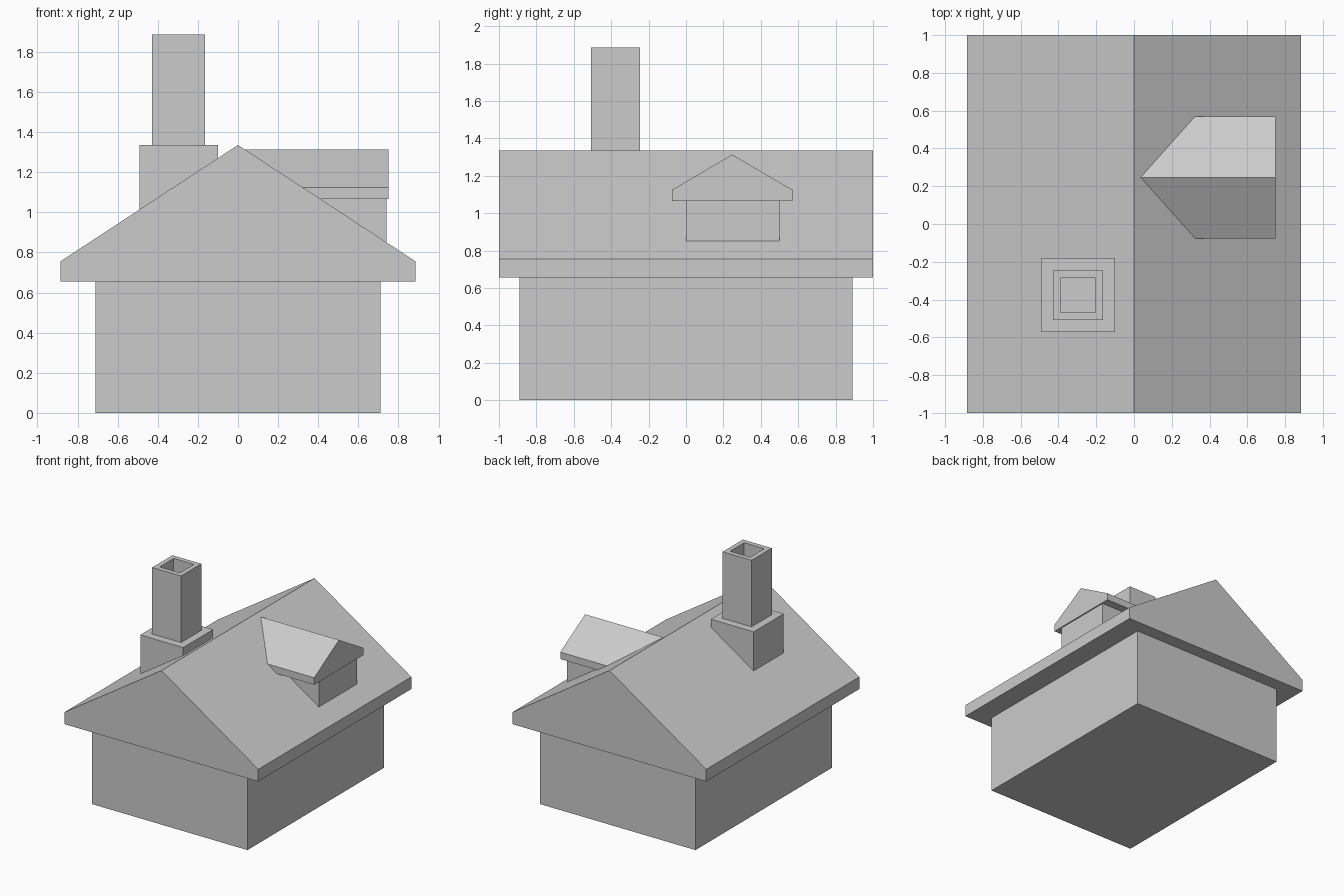
import bpy, bmesh
from mathutils import Vector

if "Cube" in bpy.data.objects:
    bpy.data.objects.remove(bpy.data.objects["Cube"])


def finish(name, bm):
    bmesh.ops.recalc_face_normals(bm, faces=bm.faces[:])
    mesh = bpy.data.meshes.new(name)
    bm.to_mesh(mesh)
    bm.free()
    obj = bpy.data.objects.new(name, mesh)
    bpy.context.collection.objects.link(obj)
    return obj


def prism(name, points, travel):
    """Extrude a flat outline along a vector into a closed solid."""
    bm = bmesh.new()
    face = bm.faces.new([bm.verts.new(p) for p in points])
    ext = bmesh.ops.extrude_face_region(bm, geom=[face], use_keep_orig=True)
    moved = [g for g in ext["geom"] if isinstance(g, bmesh.types.BMVert)]
    bmesh.ops.translate(bm, vec=Vector(travel), verts=moved)
    return finish(name, bm)


def box(name, x0, x1, y0, y1, z0, z1):
    return prism(name, [(x0, y0, z0), (x1, y0, z0), (x1, y1, z0), (x0, y1, z0)],
                 (0, 0, z1 - z0))


def gable(half, eave, shoulder, ridge):
    """House-shaped outline as (across, height) pairs."""
    return [(-half, eave), (half, eave), (half, shoulder), (0, ridge), (-half, shoulder)]


# House walls and main roof
box("walls", -0.71, 0.71, -0.89, 0.89, 0, 0.656)
prism("main_roof", [(a, -1, z) for a, z in gable(0.885, 0.656, 0.756, 1.336)], (0, 2, 0))

# Dormer, its rear buried in the main roof slope
box("dormer_walls", 0.38, 0.74, 0.0, 0.5, 0.85, 1.066)
prism("dormer_roof", [(0.035, 0.247 + a, z) for a, z in gable(0.323, 1.066, 1.124, 1.313)],
      (0.715, 0, 0))

# Chimney base, sunk into the roof
cx, cy = -0.296, -0.377
box("chimney_base", cx - 0.196, cx + 0.196, cy - 0.196, cy + 0.196, 0.95, 1.336)

# Hollow chimney stack: nested square rings from the outer foot to the flue floor
bm = bmesh.new()
rings = []
for r, z in [(0.132, 1.336), (0.132, 1.886), (0.092, 1.886), (0.092, 1.40)]:
    rings.append([bm.verts.new((cx + sx * r, cy + sy * r, z))
                  for sx, sy in [(-1, -1), (1, -1), (1, 1), (-1, 1)]])
for low, high in zip(rings, rings[1:]):
    for i in range(4):
        j = (i + 1) % 4
        bm.faces.new((low[i], low[j], high[j], high[i]))
bm.faces.new(rings[0])
bm.faces.new(rings[-1])
finish("chimney_stack", bm)
